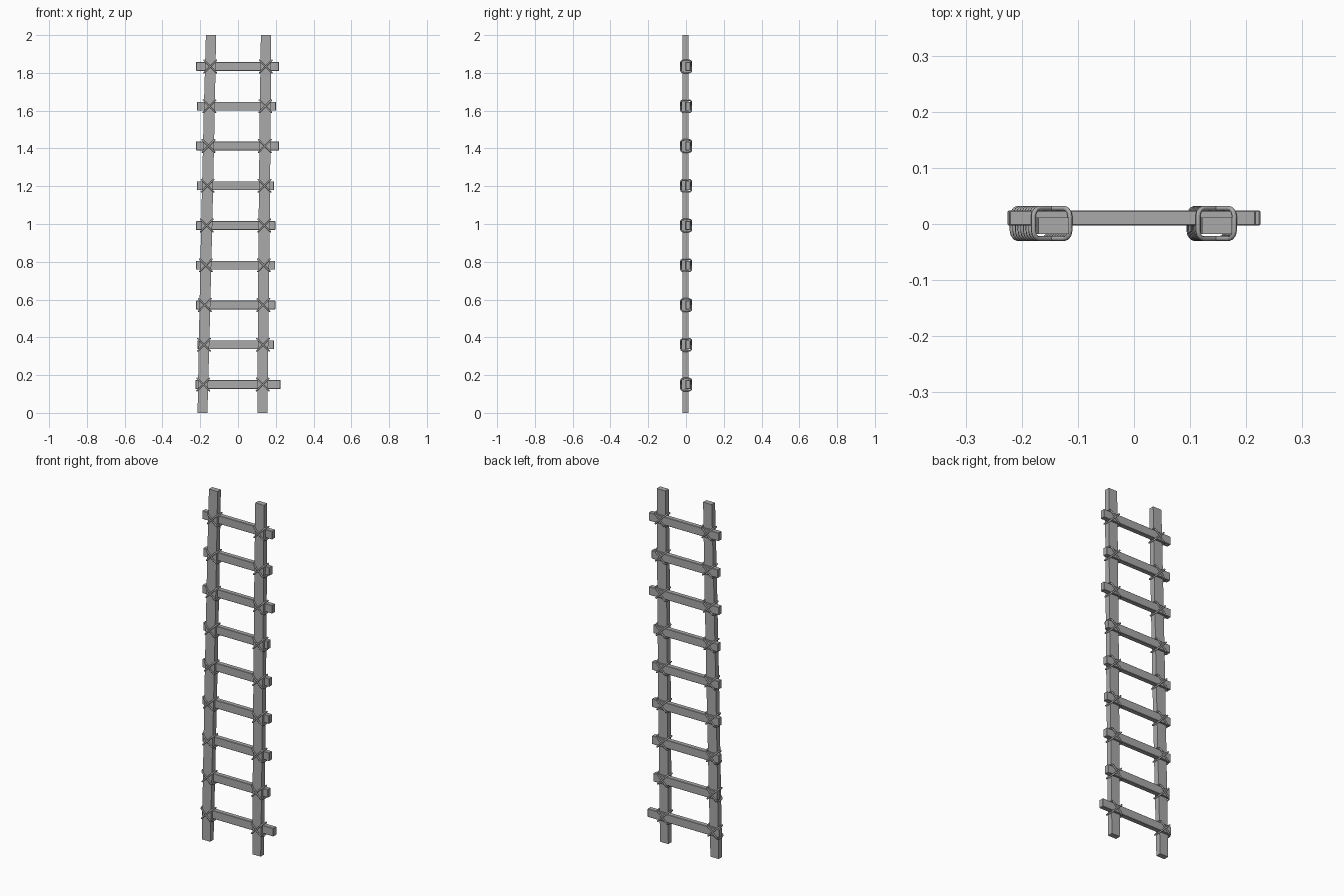
import bpy, bmesh, math
from mathutils import Vector

if "Cube" in bpy.data.objects:
    bpy.data.objects.remove(bpy.data.objects["Cube"])

wood = bpy.data.materials.new("weathered_grey")
wood.diffuse_color = (0.4, 0.4, 0.4, 1)
wood.use_nodes = True
wood.node_tree.nodes["Principled BSDF"].inputs["Base Color"].default_value = wood.diffuse_color


def add_object(name, bm):
    bmesh.ops.recalc_face_normals(bm, faces=bm.faces)
    mesh = bpy.data.meshes.new(name)
    bm.to_mesh(mesh)
    bm.free()
    mesh.materials.append(wood)
    obj = bpy.data.objects.new(name, mesh)
    bpy.context.collection.objects.link(obj)
    return obj


def loft(name, rings, closed=False):
    """Skin a list of equal-length rings; cap the ends unless closed."""
    bm = bmesh.new()
    loops = [[bm.verts.new(p) for p in ring] for ring in rings]
    n = len(loops[0])
    pairs = list(zip(loops, loops[1:])) + ([(loops[-1], loops[0])] if closed else [])
    for a, b in pairs:
        for i in range(n):
            j = (i + 1) % n
            bm.faces.new((a[i], a[j], b[j], b[i]))
    if not closed:
        bm.faces.new(loops[0])
        bm.faces.new(loops[-1])
    return add_object(name, bm)


def rail_x(side, z):
    """Centre line of each leaning rail."""
    return -0.188 + 0.0225 * z if side < 0 else 0.129 + 0.0095 * z


# Two leaning side rails, slightly thicker in the middle
for side, label in ((-1, "left"), (1, "right")):
    rings = []
    for z, w in ((0, 0.026), (0.4, 0.028), (1.0, 0.0295), (1.6, 0.029), (2.0, 0.027)):
        x = rail_x(side, z)
        rings.append([(x - w, -0.018, z), (x + w, -0.018, z),
                      (x + w, 0.012, z), (x - w, 0.012, z)])
    loft(label + "_rail", rings)


def lashing(name, x, z, slant):
    """Rope loop on a diagonal plane around the rail and rung."""
    along = Vector((1, 0, slant)).normalized()
    across = Vector((-slant, 0, 1)).normalized()
    depth = Vector((0, 1, 0))
    centre = Vector((x, 0.001, z))
    half_a, half_y, r, t = 0.046, 0.027, 0.014, 0.0045
    rings = []
    for corner, (sa, sy) in enumerate(((1, 1), (-1, 1), (-1, -1), (1, -1))):
        for k in range(4):
            ang = math.radians(corner * 90 + k * 30)
            out = along * math.cos(ang) + depth * math.sin(ang)
            p = centre + along * sa * (half_a - r) + depth * sy * (half_y - r) + out * r
            rings.append([p + (out * math.cos(math.tau * i / 6)
                               + across * math.sin(math.tau * i / 6)) * t
                          for i in range(6)])
    obj = loft(name, rings, closed=True)
    obj.data.shade_smooth()


# Rungs of uneven length behind the rails, tied with crossed rope
rung_ends = [(-0.225, 0.225), (-0.214, 0.19), (-0.222, 0.198),
             (-0.222, 0.197), (-0.222, 0.198), (-0.217, 0.19),
             (-0.222, 0.217), (-0.217, 0.20), (-0.222, 0.217)]
for n, (x0, x1) in enumerate(rung_ends):
    z, h = 0.15 + 0.2105 * n, 0.0235
    rung = loft(f"rung_{n + 1}", [[(x, -0.003, z - h), (x, 0.024, z - h),
                                   (x, 0.024, z + h), (x, -0.003, z + h)]
                                  for x in (x0, x1)])
    bevel = rung.modifiers.new("worn_edges", 'BEVEL')
    bevel.width, bevel.segments = 0.002, 1
    for side, label in ((-1, "left"), (1, "right")):
        for slant, way in ((1, "rising"), (-1, "falling")):
            lashing(f"{label}_{way}_lashing_{n + 1}", rail_x(side, z), z, slant)
